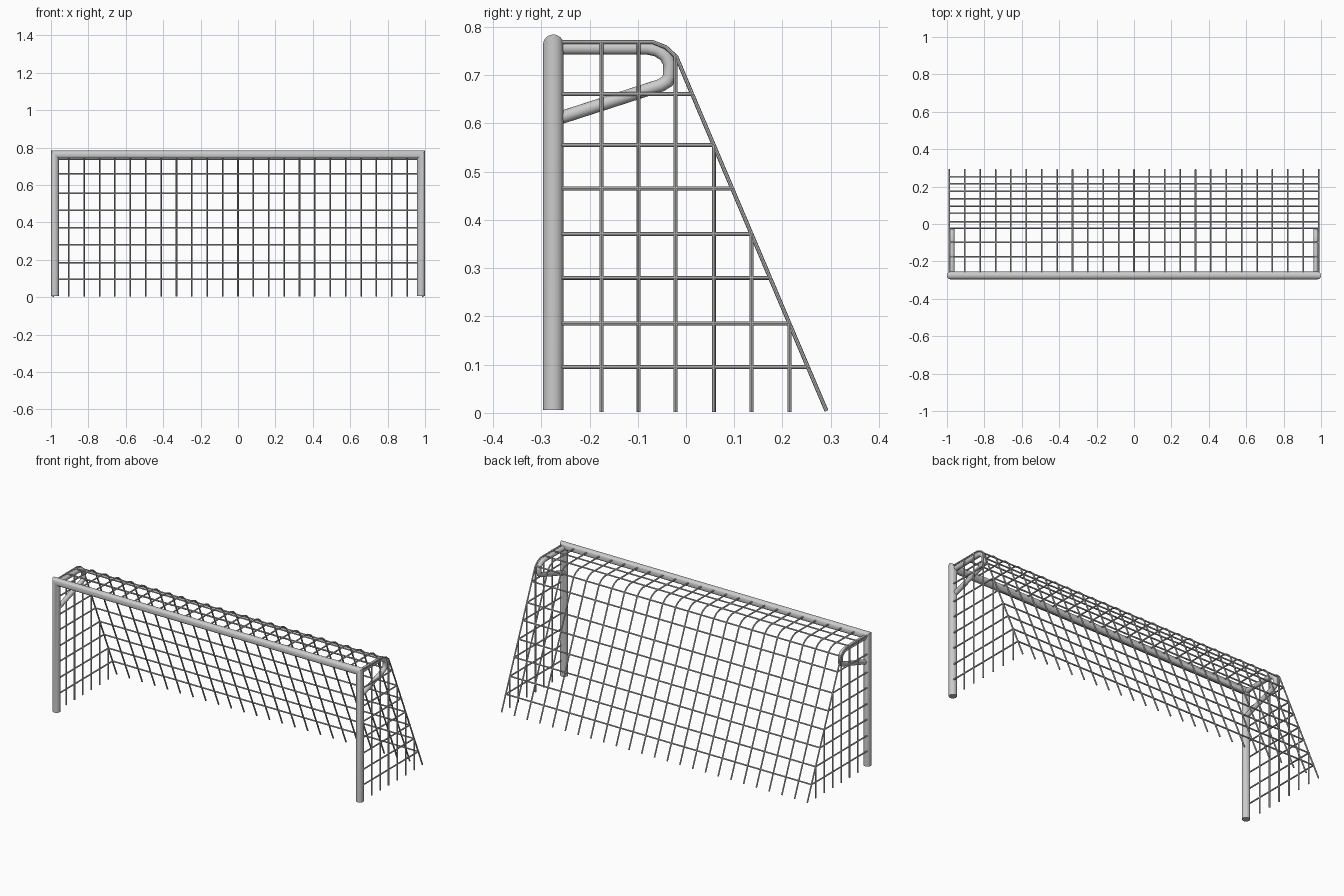
import bpy, bmesh
from math import cos, sin, tau, radians
from mathutils import Vector

cube = bpy.data.objects.get("Cube")
if cube:
    bpy.data.objects.remove(cube, do_unlink=True)

grey = bpy.data.materials.new("light grey metal")
grey.use_nodes = True
colour = (0.6, 0.6, 0.6, 1)
grey.diffuse_color = colour
grey.node_tree.nodes["Principled BSDF"].inputs["Base Color"].default_value = colour


def tube(bm, path, radius, sides):
    """Sweep a circle along a path with mitred corners and capped ends."""
    pts = [Vector(p) for p in path]
    dirs = [(b - a).normalized() for a, b in zip(pts, pts[1:])]
    u = dirs[0].orthogonal().normalized()
    v = dirs[0].cross(u)
    ring = [pts[0] + radius * (u * cos(tau * i / sides) + v * sin(tau * i / sides))
            for i in range(sides)]
    rows = [[bm.verts.new(c) for c in ring]]
    for i, d in enumerate(dirs):
        normal = d + dirs[min(i + 1, len(dirs) - 1)]
        ring = [c + d * ((pts[i + 1] - c).dot(normal) / d.dot(normal)) for c in ring]
        rows.append([bm.verts.new(c) for c in ring])
    for a, b in zip(rows, rows[1:]):
        for i in range(sides):
            j = (i + 1) % sides
            bm.faces.new((a[i], a[j], b[j], b[i]))
    bm.faces.new(rows[0])
    bm.faces.new(rows[-1])


def tubes(name, paths, radius, sides):
    bm = bmesh.new()
    for path in paths:
        tube(bm, path, radius, sides)
    bmesh.ops.recalc_face_normals(bm, faces=bm.faces)
    mesh = bpy.data.meshes.new(name)
    bm.to_mesh(mesh)
    bm.free()
    mesh.materials.append(grey)
    obj = bpy.data.objects.new(name, mesh)
    bpy.context.collection.objects.link(obj)
    bpy.ops.object.select_all(action='DESELECT')
    obj.select_set(True)
    bpy.context.view_layer.objects.active = obj
    bpy.ops.object.shade_smooth_by_angle(angle=radians(40))


FRONT = -0.275   # plane of the posts
POST_X = 0.979
NET_X = 0.987
NET_R = 0.0042
TOP = 0.769      # height of the net roof


def slope_y(z):
    return -0.02 + (0.738 - z) * 0.424


# Posts and crossbar as one mitred frame
tubes("goal_frame", [[(-POST_X, FRONT, 0.006), (-POST_X, FRONT, 0.763),
                      (POST_X, FRONT, 0.763), (POST_X, FRONT, 0.006)]], 0.0213, 24)

# Bent support brackets behind each post
bend = [(FRONT, 0.756), (-0.08, 0.756), (-0.06, 0.752), (-0.043, 0.741),
        (-0.034, 0.725), (-0.034, 0.698), (-0.039, 0.687), (-0.052, 0.679), (FRONT, 0.607)]
for side, label in ((1, "left"), (-1, "right")):
    tubes(label + "_bracket", [[(side * 0.973, y, z) for y, z in bend]], 0.0135, 16)

# Strands running over the roof and down the sloping back
profile = [(FRONT, TOP), (-0.07, TOP), (-0.042, 0.758), (-0.02, 0.738),
           (slope_y(0.004), 0.004)]
count = 25
tubes("net_back_strands",
      [[(NET_X * (2 * i / (count - 1) - 1), y, z) for y, z in profile]
       for i in range(count)], NET_R, 8)

# Level strands wrapping the sides and back
levels = [0.095, 0.185, 0.28, 0.371, 0.465, 0.555, 0.661]
tubes("net_level_strands",
      [[(-NET_X, FRONT, z), (-NET_X, slope_y(z), z),
        (NET_X, slope_y(z), z), (NET_X, FRONT, z)] for z in levels], NET_R, 8)

# Strands rising up one side, across the roof and down the other
hoops = [(-0.175, TOP), (-0.098, TOP), (-0.022, 0.738)]
tubes("net_roof_strands",
      [[(-NET_X, y, 0.002), (-NET_X, y, z), (NET_X, y, z), (NET_X, y, 0.002)]
       for y, z in hoops], NET_R, 8)

# Short side uprights ending at the slope
tubes("net_side_strands",
      [[(s * NET_X, slope_y(z), 0.002), (s * NET_X, slope_y(z), z)]
       for s in (-1, 1) for z in levels[1::2]], NET_R, 8)
